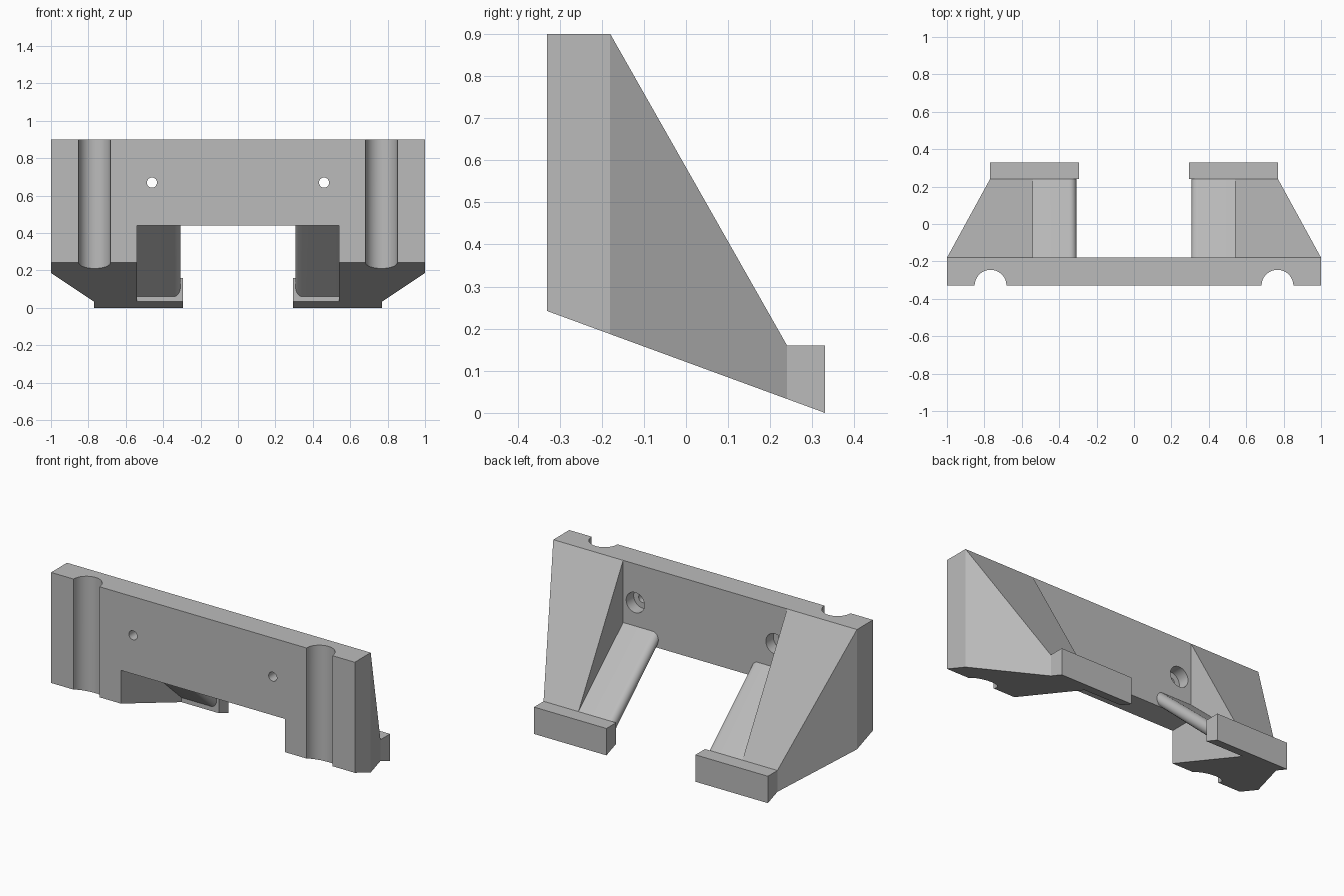
import bpy, bmesh, math
from mathutils import Matrix

cube = bpy.data.objects.get("Cube")
if cube:
    bpy.data.objects.remove(cube, do_unlink=True)

grey = bpy.data.materials.new("plain grey")
grey.use_nodes = True
colour = (0.5, 0.5, 0.5, 1)
grey.diffuse_color = colour
grey.node_tree.nodes["Principled BSDF"].inputs["Base Color"].default_value = colour

# Main dimensions
FRONT, PLATE_BACK, FOOT_FRONT, BACK = -0.33, -0.18, 0.24, 0.33
TOP, OPENING, FOOT_TOP = 0.9, 0.44, 0.16
INNER, FOOT_OUTER = 0.54, 0.77


def underside(y):
    """Height of the sloping base at depth y."""
    return 0.242 * (BACK - y) / (BACK - FRONT)


def loft(name, y0, section0, y1, section1):
    """Solid between two matching x-z sections."""
    bm = bmesh.new()
    a = [bm.verts.new((x, y0, z)) for x, z in section0]
    b = [bm.verts.new((x, y1, z)) for x, z in section1]
    bm.faces.new(a)
    bm.faces.new(b[::-1])
    for i in range(len(a)):
        j = (i + 1) % len(a)
        bm.faces.new((a[j], a[i], b[i], b[j]))
    bmesh.ops.recalc_face_normals(bm, faces=bm.faces)
    mesh = bpy.data.meshes.new(name)
    bm.to_mesh(mesh)
    bm.free()
    obj = bpy.data.objects.new(name, mesh)
    bpy.context.collection.objects.link(obj)
    mesh.materials.append(grey)
    return obj


def box_section(x0, x1, z0, z1):
    return [(x0, z0), (x1, z0), (x1, z1), (x0, z1)]


def smooth(obj):
    bpy.ops.object.select_all(action='DESELECT')
    obj.select_set(True)
    bpy.context.view_layer.objects.active = obj
    bpy.ops.object.shade_smooth_by_angle(angle=math.radians(30))


def cut_cylinder(target, radius, depth, location, along_y):
    """Subtract a round cutter from the target."""
    bpy.ops.mesh.primitive_cylinder_add(
        vertices=48, radius=radius, depth=depth, location=location,
        rotation=(math.pi / 2 if along_y else 0, 0, 0))
    cutter = bpy.context.object
    cutter.name = "round_cutter"
    cutter.hide_render = True
    mod = target.modifiers.new("cut", 'BOOLEAN')
    mod.operation = 'DIFFERENCE'
    mod.solver = 'EXACT'
    mod.object = cutter
    bpy.context.view_layer.objects.active = target
    bpy.ops.object.modifier_apply(modifier=mod.name)
    bpy.data.objects.remove(cutter, do_unlink=True)


# Upright plate with a central opening
def plate_section(y):
    z = underside(y)
    half = [(1, TOP), (1, z), (INNER, z), (INNER, OPENING)]
    return half + [(-x, h) for x, h in reversed(half)]


plate = loft("back_plate", FRONT, plate_section(FRONT),
             PLATE_BACK, plate_section(PLATE_BACK))

# Vertical grooves, screw holes and their counterbores
for side in (-1, 1):
    cut_cylinder(plate, 0.085, 3, (side * 0.767, FRONT, 0.5), False)
    cut_cylinder(plate, 0.027, 1, (side * 0.46, FRONT, 0.67), True)
    cut_cylinder(plate, 0.06, 0.14, (side * 0.46, PLATE_BACK, 0.67), True)
smooth(plate)


# Ramp section: a slab with a rounded inner edge
def ramp_section(low, high):
    mid, half = (low + high) / 2, (high - low) / 2
    arc = [math.pi * (0.5 + i / 12) for i in range(13)]
    return ([(INNER, low), (INNER, high)] +
            [(0.345 + 0.037 * math.cos(t), mid + half * math.sin(t)) for t in arc])


for side, label in ((1, "left"), (-1, "right")):
    # Tapering side bracket
    wedge = loft(label + "_bracket",
                 PLATE_BACK, box_section(INNER, 1, underside(PLATE_BACK), TOP),
                 FOOT_FRONT, box_section(INNER, FOOT_OUTER, underside(FOOT_FRONT), FOOT_TOP))
    # Sloping ramp beside the bracket
    ramp = loft(label + "_ramp", PLATE_BACK, ramp_section(OPENING, 0.53),
                FOOT_FRONT, ramp_section(0.06, FOOT_TOP))
    # Foot lip
    foot = loft(label + "_foot",
                FOOT_FRONT, box_section(0.293, FOOT_OUTER, underside(FOOT_FRONT), FOOT_TOP),
                BACK, box_section(0.293, FOOT_OUTER, underside(BACK), FOOT_TOP))
    for part in (wedge, ramp, foot):
        if side < 0:
            part.data.transform(Matrix.Scale(-1, 4, (1, 0, 0)))
            part.data.flip_normals()
    smooth(ramp)
